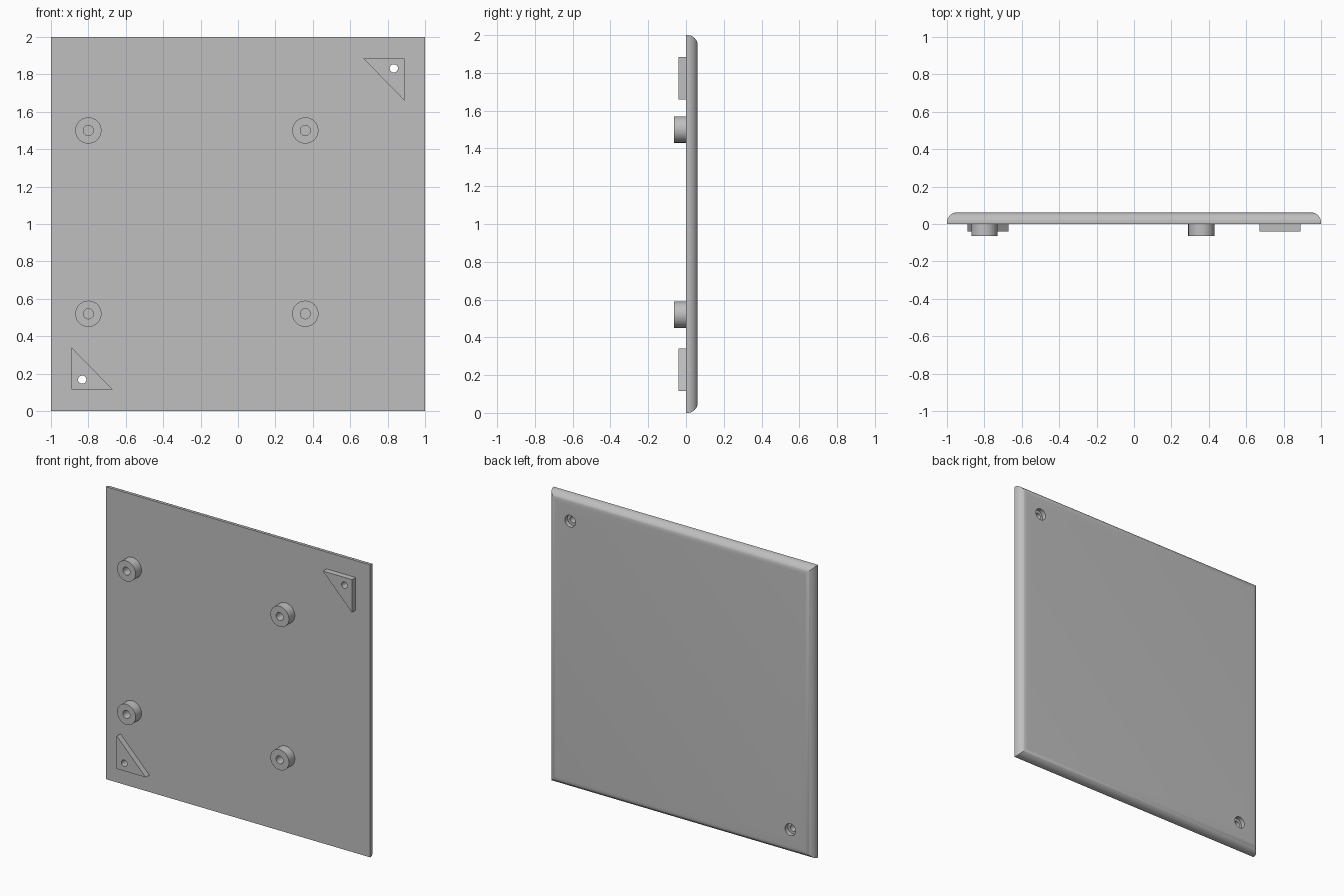
import bpy, bmesh, math
from mathutils import Vector

if "Cube" in bpy.data.objects:
    bpy.data.objects.remove(bpy.data.objects["Cube"], do_unlink=True)

grey = bpy.data.materials.new("plain_grey")
grey.use_nodes = True
colour = (0.52, 0.52, 0.52, 1)
grey.diffuse_color = colour
grey.node_tree.nodes["Principled BSDF"].inputs["Base Color"].default_value = colour

THICK = 0.062      # plate thickness
ROUND = 0.055      # rounding of the back edges
BOSS = 0.064       # boss height
RIB = 0.04         # corner gusset height


def loft(name, loops):
    """Closed solid through matching loops of points."""
    bm = bmesh.new()
    rings = [[bm.verts.new(p) for p in loop] for loop in loops]
    n = len(rings[0])
    for a, b in zip(rings, rings[1:]):
        for i in range(n):
            j = (i + 1) % n
            bm.faces.new((a[i], a[j], b[j], b[i]))
    bm.faces.new(rings[0])
    bm.faces.new(rings[-1])
    bmesh.ops.recalc_face_normals(bm, faces=bm.faces)
    mesh = bpy.data.meshes.new(name)
    bm.to_mesh(mesh)
    bm.free()
    obj = bpy.data.objects.new(name, mesh)
    bpy.context.collection.objects.link(obj)
    mesh.materials.append(grey)
    return obj


def disc(name, x, z, radius, y0, y1):
    """Cylinder along y."""
    turns = [math.tau * i / 48 for i in range(48)]
    return loft(name, [[(x + radius * math.cos(t), y, z + radius * math.sin(t))
                        for t in turns] for y in (y0, y1)])


def cut(obj, cutter):
    cutter.hide_render = True
    mod = obj.modifiers.new("hole", 'BOOLEAN')
    mod.operation = 'DIFFERENCE'
    mod.solver = 'EXACT'
    mod.object = cutter
    bpy.context.view_layer.objects.active = obj
    bpy.ops.object.modifier_apply(modifier=mod.name)
    bpy.data.objects.remove(cutter, do_unlink=True)


def smooth(obj):
    bpy.ops.object.select_all(action='DESELECT')
    obj.select_set(True)
    bpy.context.view_layer.objects.active = obj
    bpy.ops.object.shade_smooth_by_angle(angle=math.radians(30))


# Cover plate: flat front, rounded back edges with mitred corners
section = [(1, 0)]
for i in range(13):
    t = math.pi / 2 * i / 12
    section.append((1 - ROUND + ROUND * math.cos(t),
                    THICK - ROUND + ROUND * math.sin(t)))
corners = ((-1, -1), (1, -1), (1, 1), (-1, 1))
plate = loft("cover_plate", [[(h * sx, y, 1 + h * sz) for sx, sz in corners]
                             for h, y in section])

# Triangular gussets in opposite corners, with counterbored screw holes
for side, name in ((1, "lower_right_gusset"), (-1, "upper_left_gusset")):
    tri = [(-0.89, -0.885), (-0.67, -0.885), (-0.89, -0.66)]
    gusset = loft(name, [[(side * x, y, 1 + side * z) for x, z in tri]
                         for y in (-RIB, 0)])
    hx, hz = side * -0.833, 1 - side * 0.832
    cut(gusset, disc("screw_cutter", hx, hz, 0.022, -0.1, 0.1))
    cut(plate, disc("screw_cutter", hx, hz, 0.022, -0.1, 0.1))
    cut(plate, disc("head_cutter", hx, hz, 0.04, THICK - 0.03, 0.1))
    smooth(gusset)
smooth(plate)

# Four round bosses with blind holes
for x, col in ((-0.8, "right"), (0.36, "left")):
    for z, row in ((0.52, "lower"), (1.5, "upper")):
        boss = disc(f"{row}_{col}_boss", x, z, 0.07, -BOSS, 0)
        cut(boss, disc("boss_cutter", x, z, 0.027, -0.1, 0.05))
        smooth(boss)
